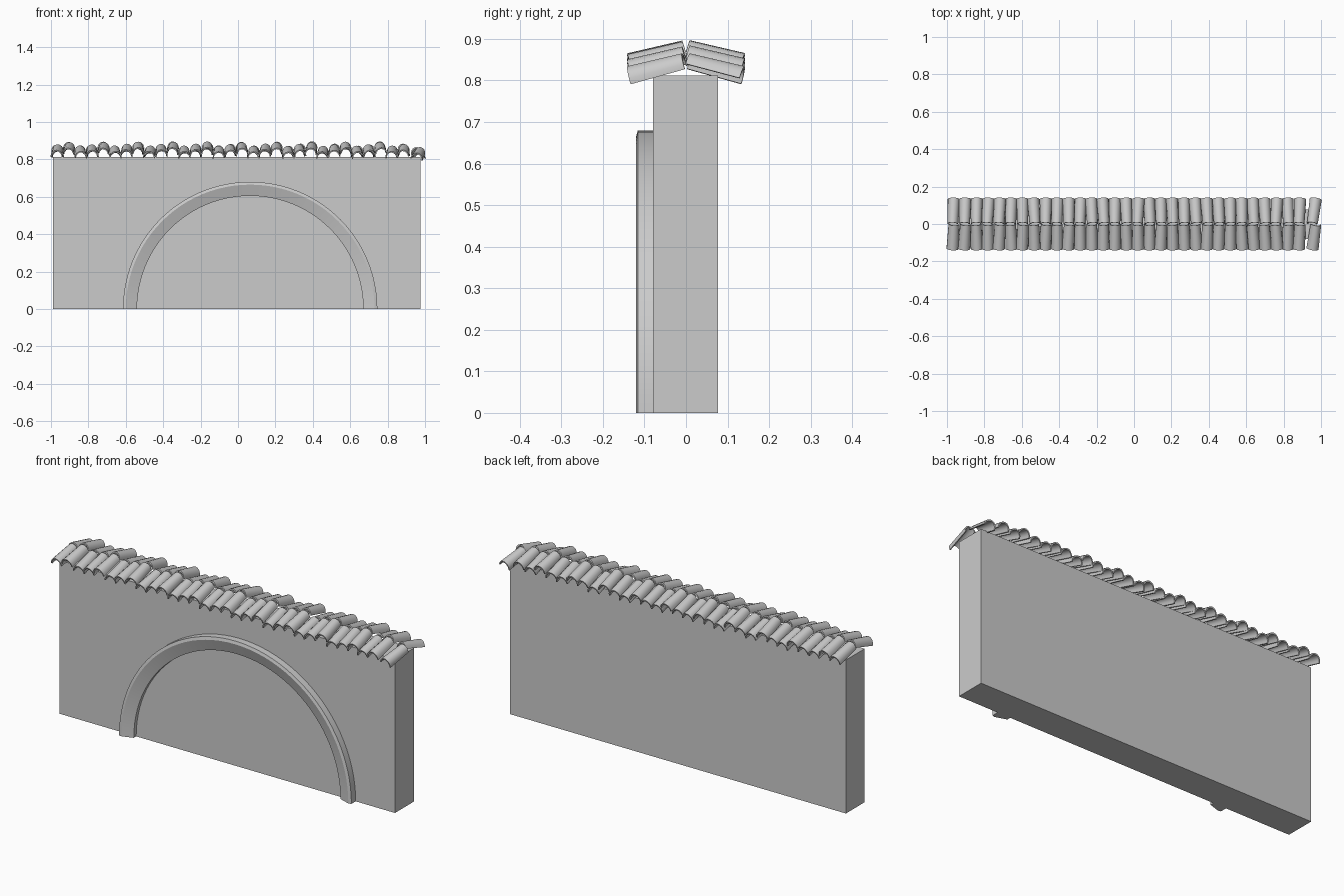
import bpy, bmesh, random
from math import pi, sin, cos, radians
from mathutils import Matrix, Vector

random.seed(4)
cube = bpy.data.objects.get("Cube")
if cube:
    bpy.data.objects.remove(cube)

grey = bpy.data.materials.new("plain_grey")
grey.use_nodes = True
COLOUR = (0.6, 0.6, 0.6, 1)
grey.diffuse_color = COLOUR
grey.node_tree.nodes["Principled BSDF"].inputs["Base Color"].default_value = COLOUR


def finish(bm, name, smooth=None):
    bmesh.ops.recalc_face_normals(bm, faces=bm.faces)
    mesh = bpy.data.meshes.new(name)
    bm.to_mesh(mesh)
    bm.free()
    mesh.materials.append(grey)
    ob = bpy.data.objects.new(name, mesh)
    bpy.context.collection.objects.link(ob)
    if smooth:
        bpy.ops.object.select_all(action='DESELECT')
        ob.select_set(True)
        bpy.context.view_layer.objects.active = ob
        bpy.ops.object.shade_smooth_by_angle(angle=radians(smooth))
    return ob


def loft(bm, rings):
    """Skin closed rings of points and cap both ends."""
    loops = [[bm.verts.new(p) for p in ring] for ring in rings]
    n = len(loops[0])
    for a, b in zip(loops, loops[1:]):
        for i in range(n):
            j = (i + 1) % n
            bm.faces.new((a[i], a[j], b[j], b[i]))
    bm.faces.new(loops[0])
    bm.faces.new(loops[-1][::-1])
    return [v for loop in loops for v in loop]


# Wall slab
bm = bmesh.new()
section = [(-0.08, 0), (0.077, 0), (0.077, 0.812), (-0.08, 0.812)]
loft(bm, [[(x, y, z) for y, z in section] for x in (-0.99, 0.975)])
finish(bm, "wall")

# Arch moulding: sloped profile (radius, y) swept over a half circle
bm = bmesh.new()
profile = [(0.605, -0.078), (0.605, -0.1), (0.665, -0.12), (0.68, -0.116), (0.68, -0.078)]
STEPS = 48
loft(bm, [[(0.065 + r * cos(pi * k / STEPS), y, r * sin(pi * k / STEPS))
           for r, y in profile] for k in range(STEPS + 1)])
finish(bm, "arch_moulding", 12)


# Barrel tiles: curved shells sloping away from the ridge
def add_tile(bm, x, side, lift, yaw, roll):
    rings = []
    for y, r in ((-0.068, 0.033), (0.068, 0.029)):
        arc = [pi * k / 8 for k in range(9)]
        outer = [(r * cos(a), y, r * 1.15 * sin(a)) for a in arc]
        inner = [((r - 0.006) * cos(a), y, (r - 0.006) * 1.15 * sin(a)) for a in reversed(arc)]
        rings.append(outer + inner)
    verts = loft(bm, rings)
    turn = Matrix.Rotation(0 if side < 0 else pi, 4, 'Z')
    place = (Matrix.Translation((x, side * 0.066, 0.818 + lift)) @ turn
             @ Matrix.Rotation(yaw, 4, 'Z') @ Matrix.Rotation(radians(15), 4, 'X')
             @ Matrix.Rotation(roll, 4, 'Y'))
    bmesh.ops.transform(bm, matrix=place, verts=verts)


LIFTS = (0.004, 0.014, 0.026)       # repeating trio, the last sits highest
for side, name in ((-1, "front_tiles"), (1, "back_tiles")):
    bm = bmesh.new()
    for i in range(32):
        x = -0.966 + i * 0.0617
        lift = LIFTS[(i + 1) % 3] + random.uniform(-0.003, 0.003)
        yaw = radians(random.uniform(-4, 4))
        roll = radians(random.uniform(-6, 6))
        if i == 31:                 # slipped tile at the end
            x, lift, yaw, roll = 0.963, -0.002, radians(-8), radians(14)
        add_tile(bm, x, side, lift, yaw, roll)
    finish(bm, name, 40)
